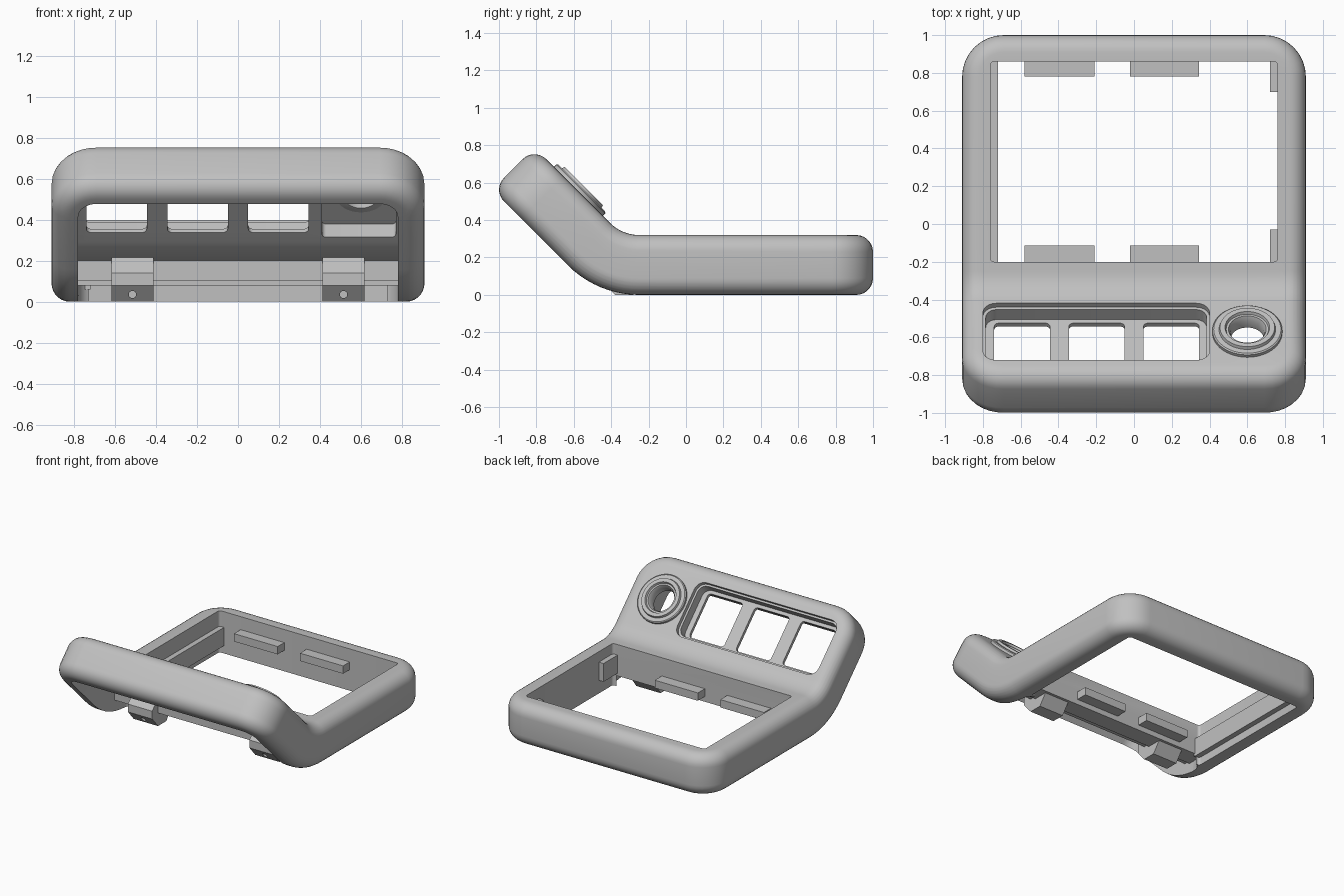
import bpy, bmesh, math
from mathutils import Vector

if "Cube" in bpy.data.objects:
    bpy.data.objects.remove(bpy.data.objects["Cube"])

grey = bpy.data.materials.new("light_grey")
grey.use_nodes = True
grey.diffuse_color = (0.53, 0.53, 0.53, 1)
grey.node_tree.nodes["Principled BSDF"].inputs["Base Color"].default_value = (0.53, 0.53, 0.53, 1)

# The frame is modelled flat, then its front is bent up by 45 degrees
BEND_Y, BEND_Z, MID_R, ANGLE = -0.25, 0.54, 0.38, math.pi / 4
BEND_END = BEND_Y - MID_R * ANGLE
THICK, TOP_WALL = 0.32, 0.19


def bend(p):
    s = BEND_Y - p.y
    if s <= 0:
        return p.copy()
    a = min(s / MID_R, ANGLE)
    rest = max(0, s - MID_R * ANGLE)
    r = BEND_Z - p.z
    return Vector((p.x, BEND_Y - r * math.sin(a) - rest * math.cos(a),
                   BEND_Z - r * math.cos(a) + rest * math.sin(a)))


def rounded_rect(x0, x1, y0, y1, r, steps=8):
    pts = []
    corners = [(x1 - r, y1 - r), (x0 + r, y1 - r), (x0 + r, y0 + r), (x1 - r, y0 + r)]
    for q, (cx, cy) in enumerate(corners):
        for i in range(steps + 1):
            a = (q + i / steps) * math.pi / 2
            pts.append((cx + r * math.cos(a), cy + r * math.sin(a)))
    return pts


def finish(name, bm, angle=30):
    bmesh.ops.recalc_face_normals(bm, faces=bm.faces)
    me = bpy.data.meshes.new(name)
    bm.to_mesh(me)
    bm.free()
    ob = bpy.data.objects.new(name, me)
    bpy.context.collection.objects.link(ob)
    me.materials.append(grey)
    smooth(ob, angle)
    return ob


def smooth(ob, angle):
    bpy.ops.object.select_all(action='DESELECT')
    ob.select_set(True)
    bpy.context.view_layer.objects.active = ob
    bpy.ops.object.shade_smooth_by_angle(angle=math.radians(angle))


def loft(name, layers):
    """Stack equal-sized outlines, given as (points, z), and cap both ends."""
    bm = bmesh.new()
    rings = [[bm.verts.new((x, y, z)) for x, y in pts] for pts, z in layers]
    n = len(rings[0])
    for a, b in zip(rings, rings[1:]):
        for i in range(n):
            bm.faces.new((a[i], a[(i + 1) % n], b[(i + 1) % n], b[i]))
    bm.faces.new(rings[0])
    bm.faces.new(rings[-1])
    return finish(name, bm)


def pocket(x0, x1, y0, y1, z0, z1, r):
    pts = rounded_rect(x0, x1, y0, y1, r, 5)
    return loft("cutter", [(pts, z0), (pts, z1)])


def box(name, x0, x1, y0, y1, z0, z1):
    return loft(name, [([(x1, y1), (x0, y1), (x0, y0), (x1, y0)], z) for z in (z0, z1)])


def cut(ob, cutter):
    mod = ob.modifiers.new("cut", 'BOOLEAN')
    mod.operation, mod.solver, mod.object = 'DIFFERENCE', 'EXACT', cutter
    bpy.ops.object.select_all(action='DESELECT')
    bpy.context.view_layer.objects.active = ob
    ob.select_set(True)
    bpy.ops.object.modifier_apply(modifier=mod.name)
    bpy.data.objects.remove(cutter)


# Frame body with rounded rims
RIM, FRONT = 0.09, -1.121
layers = []
for base, start in ((RIM, -90), (THICK - RIM, 0)):
    for i in range(8):
        a = math.radians(start + i * 90 / 7)
        inset = RIM * (1 - math.cos(a))
        pts = rounded_rect(-0.91 + inset, 0.91 - inset, FRONT + inset, 1 - inset, 0.22 - inset)
        layers.append((pts, base + RIM * math.sin(a)))
frame = loft("frame", layers)

# Screen opening, open underside, control recess, windows and knob hole
BX, BY = 0.6, -0.788
cut(frame, pocket(-0.76, 0.76, -0.2, 0.86, -0.1, 0.5, 0.02))
cut(frame, pocket(-0.78, 0.78, -1.0, -0.19, -0.1, TOP_WALL, 0.09))
cut(frame, pocket(0.41, 0.77, -0.98, -0.58, 0.1, 0.28, 0.02))
cut(frame, pocket(-0.8, 0.4, -0.994, -0.568, 0.29, 0.5, 0.07))
cut(frame, pocket(-0.785, 0.385, -0.98, -0.585, 0.215, 0.4, 0.06))
for x in (-0.74, -0.345, 0.05):
    cut(frame, pocket(x, x + 0.295, -0.955, -0.612, 0.1, 0.5, 0.025))
cut(frame, pocket(BX - 0.1, BX + 0.1, BY - 0.1, BY + 0.1, 0.1, 0.5, 0.0999))

# Bend the cut frame
bm = bmesh.new()
bm.from_mesh(frame.data)
bmesh.ops.triangulate(bm, faces=bm.faces)
STEPS = 10
for i in range(STEPS + 1):
    y = BEND_Y + (BEND_END - BEND_Y) * i / STEPS
    bmesh.ops.bisect_plane(bm, geom=bm.verts[:] + bm.edges[:] + bm.faces[:],
                           plane_co=(0, y, 0), plane_no=(0, 1, 0))
for v in bm.verts:
    v.co = bend(v.co)
bm.to_mesh(frame.data)
bm.free()
smooth(frame, 30)

# Stepped knob collar, lathed and set on the slope
collar = [(0.098, -0.05), (0.185, -0.02), (0.185, 0.018), (0.178, 0.024), (0.15, 0.024),
          (0.145, 0.04), (0.118, 0.04), (0.112, 0.025), (0.1, 0.025), (0.088, 0.0), (0.088, -0.05)]
bm = bmesh.new()
SEG = 48
rings = []
for i in range(SEG):
    a = 2 * math.pi * i / SEG
    rings.append([bm.verts.new(bend(Vector((BX + r * math.cos(a), BY + r * math.sin(a), THICK + h))))
                  for r, h in collar])
for i in range(SEG):
    a, b = rings[i], rings[(i + 1) % SEG]
    for j in range(len(collar)):
        k = (j + 1) % len(collar)
        bm.faces.new((a[j], b[j], b[k], a[k]))
finish("knob_collar", bm)

# Cross wall between the screen opening and the sloped compartment
box("cross_wall", -0.78, 0.78, -0.33, -0.2, 0.08, 0.24)
box("cross_wall_lip", -0.78, 0.78, -0.38, -0.3, 0.1, 0.2)

# Mounting hooks with a screw hole
hook = [(-0.22, 0.24), (-0.36, 0.24), (-0.45, 0.14), (-0.45, 0.08),
        (-0.38, 0.0), (-0.28, 0.0), (-0.22, 0.08)]
for side, x in (("right", -0.515), ("left", 0.515)):
    bm = bmesh.new()
    face = bm.faces.new([bm.verts.new((x - 0.103, y, z)) for y, z in hook])
    ext = bmesh.ops.extrude_face_region(bm, geom=[face])["geom"]
    bmesh.ops.translate(bm, vec=(0.206, 0, 0), verts=[g for g in ext if isinstance(g, bmesh.types.BMVert)])
    ob = finish(side + "_hook", bm)
    bpy.ops.mesh.primitive_cylinder_add(vertices=20, radius=0.018, depth=0.2,
                                        location=(x, -0.4, 0.035), rotation=(math.pi / 2, 0, 0))
    cut(ob, bpy.context.object)

# Screen tabs, corner stops and side ledge
for x0, x1, side in ((-0.58, -0.21, "right"), (-0.02, 0.345, "left")):
    box("back_tab_" + side, x0, x1, 0.78, 0.87, 0.16, 0.22)
    box("front_tab_" + side, x0, x1, -0.21, -0.115, 0.12, 0.18)
box("back_corner_stop", 0.72, 0.77, 0.7, 0.87, 0.1, 0.24)
box("front_corner_stop", 0.72, 0.77, -0.21, -0.03, 0.1, 0.24)
box("side_ledge", -0.78, -0.72, -0.21, 0.87, 0.06, 0.2)
